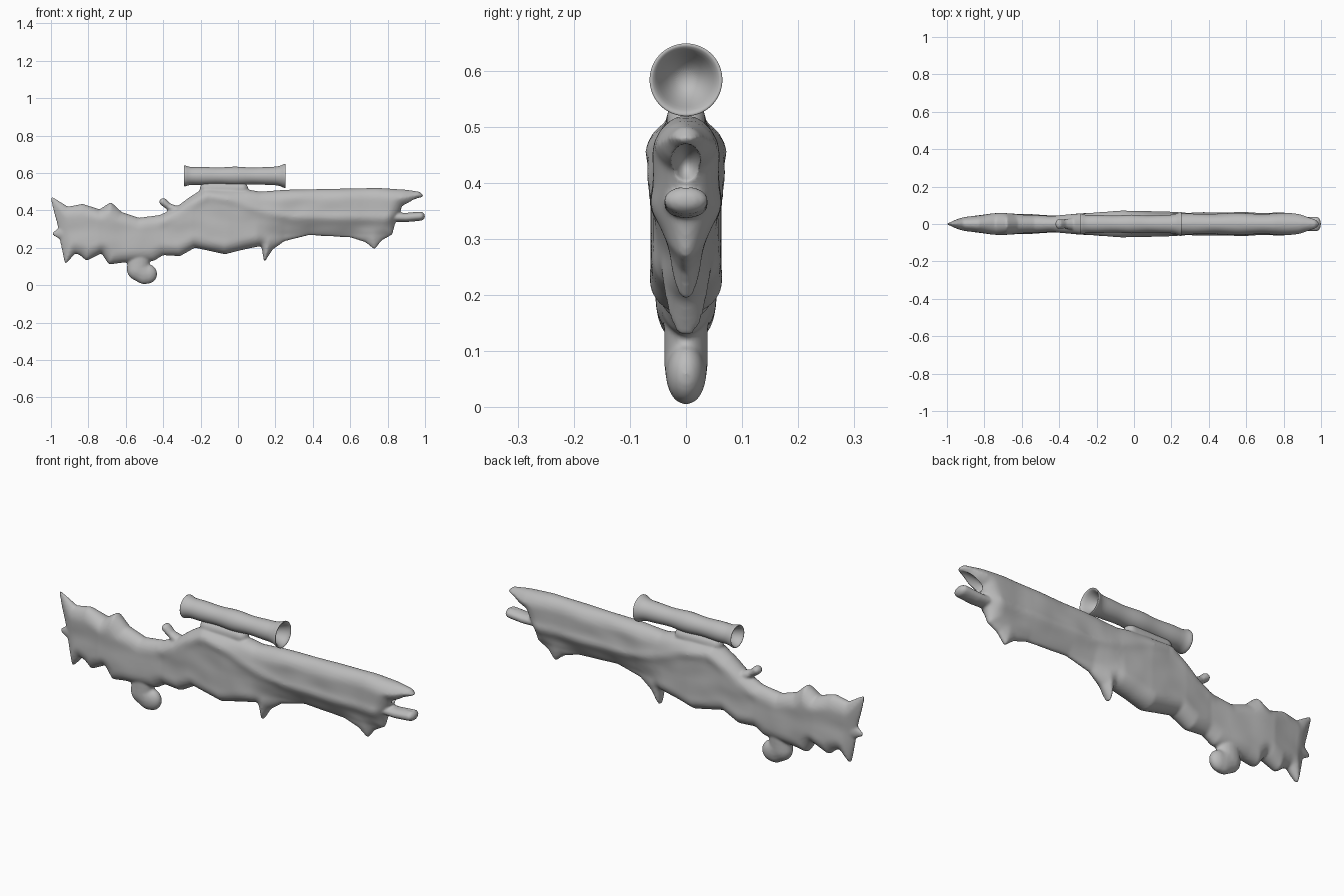
import bpy, bmesh, math
from mathutils import Vector, Matrix, noise

default = bpy.data.objects.get("Cube")
if default:
    bpy.data.objects.remove(default)

grey = bpy.data.materials.new("plain_grey")
grey.use_nodes = True
grey.diffuse_color = (.5, .5, .5, 1)
grey.node_tree.nodes["Principled BSDF"].inputs["Base Color"].default_value = (.5, .5, .5, 1)

# Side outline, (x, z) along the upper and the lower edge
TOP = [(-1, .475), (-.98, .465), (-.91, .42), (-.83, .435), (-.74, .405), (-.68, .445),
       (-.62, .39), (-.53, .36), (-.42, .375), (-.34, .41), (-.26, .47), (-.18, .52),
       (.06, .51), (.12, .5), (.25, .51), (.75, .52), (.9, .51), (.97, .5), (.99, .48)]
BOTTOM = [(-1, .45), (-.985, .39), (-.965, .32), (-.95, .23), (-.925, .11), (-.905, .13),
          (-.87, .17), (-.845, .16), (-.81, .13), (-.78, .145), (-.73, .17), (-.69, .11),
          (-.62, .12), (-.45, .13), (-.4, .16), (-.31, .155), (-.23, .2), (-.07, .165),
          (.03, .19), (.125, .21), (.14, .12), (.185, .19), (.25, .235), (.38, .267),
          (.6, .255), (.68, .23), (.73, .19), (.77, .24), (.825, .27), (.84, .33),
          (.88, .42), (.92, .435), (.95, .455), (.99, .475)]
# Half thickness along the length
WIDTH = [(-1, .015), (-.9, .04), (-.75, .061), (-.6, .056), (-.4, .048), (-.25, .062),
         (-.05, .068), (.2, .06), (.88, .061), (.99, .04)]
# Raised line that sweeps over the middle and along the barrel
RIDGE = [(-.4, .35), (-.27, .44), (-.15, .49), (-.02, .45), (.12, .4), (.3, .355), (.8, .35)]


def along(points, x):
    for (x0, v0), (x1, v1) in zip(points, points[1:]):
        if x <= x1:
            return v0 + (v1 - v0) * max(0, x - x0) / (x1 - x0)
    return points[-1][1]


def distance(path, x, z):
    best = 9
    for (ax, az), (bx, bz) in zip(path, path[1:]):
        dx, dz = bx - ax, bz - az
        t = ((x - ax) * dx + (z - az) * dz) / (dx * dx + dz * dz)
        t = min(1, max(0, t))
        best = min(best, math.hypot(x - ax - t * dx, z - az - t * dz))
    return best


def half_thickness(x, z):
    d = min(distance(TOP, x, z), distance(BOTTOM, x, z))
    edge = 1 - min(d / .065, 1)
    round_off = math.sqrt(1 - edge * edge)
    width = along(WIDTH, x)
    # The barrel thins to a fin underneath
    if x > .1:
        fin = min(1, max(0, (.37 - z) / .1)) * min(1, (x - .1) / .15)
        width *= 1 - .5 * fin
    bump = .008 * math.exp(-(distance(RIDGE, x, z) / .028) ** 2)
    bump += .005 * noise.noise(Vector((x * 8, 0, z * 12)))
    return max(0, (width - .004 + bump) * round_off)


def make_object(name, bm):
    bmesh.ops.recalc_face_normals(bm, faces=bm.faces)
    mesh = bpy.data.meshes.new(name)
    bm.to_mesh(mesh)
    bm.free()
    mesh.materials.append(grey)
    mesh.shade_smooth()
    obj = bpy.data.objects.new(name, mesh)
    bpy.context.collection.objects.link(obj)
    return obj


def tube(bm, path, radii, flat=1, segments=20):
    """Rounded limb: a chain of overlapping balls, scaled in y by flat."""
    for (a, ra), (b, rb) in zip(zip(path, radii), list(zip(path, radii))[1:]):
        steps = max(2, int(math.dist(a, b) / .008))
        for i in range(steps + 1):
            t = i / steps
            centre = Vector(a).lerp(Vector(b), t)
            r = ra + (rb - ra) * t
            place = Matrix.Translation((centre.x, 0, centre.y))
            bmesh.ops.create_uvsphere(bm, u_segments=segments, v_segments=12, radius=r,
                                      matrix=place @ Matrix.Diagonal((1, flat, 1, 1)))


def lathe(name, profile, height, segments=40):
    """Closed profile of (x, radius) turned about a line along x."""
    bm = bmesh.new()
    rings = []
    for x, r in profile:
        rings.append([bm.verts.new((x, r * math.sin(a), height + r * math.cos(a)))
                      for a in (math.tau * k / segments for k in range(segments))])
    for p, q in zip(rings, rings[1:]):
        for k in range(segments):
            n = (k + 1) % segments
            bm.faces.new((p[k], p[n], q[n], q[k]))
    bmesh.ops.remove_doubles(bm, verts=bm.verts, dist=.0001)
    return make_object(name, bm)


# Main body: inflated columns between the two edges
bm = bmesh.new()
COLUMNS, ROWS = 330, 30
rings = []
for i in range(COLUMNS + 1):
    x = -1 + 1.99 * i / COLUMNS
    low, high = along(BOTTOM, x), along(TOP, x)
    heights = [low + (high - low) * (.5 - .5 * math.cos(math.pi * j / ROWS)) for j in range(ROWS + 1)]
    side = [(half_thickness(x, z), z) for z in heights]
    ring = [(-y, z) for y, z in side] + [(y, z) for y, z in side[-2:0:-1]]
    rings.append([bm.verts.new((x, y, z)) for y, z in ring])
for p, q in zip(rings, rings[1:]):
    for k in range(len(p)):
        n = (k + 1) % len(p)
        bm.faces.new((p[k], p[n], q[n], q[k]))
bm.faces.new(rings[0])
bm.faces.new(rings[-1])
bmesh.ops.recalc_face_normals(bm, faces=bm.faces)

# Hammer, hanging lobe, butt nub, lower muzzle prong and sight mount
tube(bm, [(-.33, .4), (-.37, .42), (-.4, .445)], [.025, .018, .021], 1.3)
tube(bm, [(-.53, .15), (-.535, .085), (-.5, .06), (-.485, .06)], [.06, .06, .055, .053], .66)
tube(bm, [(-.92, .28), (-.98, .275)], [.045, .014], .5)
tube(bm, [(.7, .365), (.9, .362), (.975, .369)], [.022, .025, .025], 1.6)
tube(bm, [(-.17, .515), (.02, .515)], [.035, .035], 1)
body = make_object("rifle_body", bm)

# Hollow between the muzzle lips
bm = bmesh.new()
bmesh.ops.create_uvsphere(bm, u_segments=24, v_segments=16, radius=1,
                          matrix=Matrix.Translation((.96, 0, .43)) @ Matrix.Diagonal((.12, .03, .04, 1)))
cutter = make_object("muzzle_cutter", bm)
cutter.hide_render = True
cutter.hide_viewport = True

fuse = body.modifiers.new("fuse", 'REMESH')
fuse.mode = 'VOXEL'
fuse.voxel_size = .006
fuse.use_smooth_shade = True
hollow = body.modifiers.new("hollow", 'BOOLEAN')
hollow.operation = 'DIFFERENCE'
hollow.object = cutter
soften = body.modifiers.new("soften", 'SMOOTH')
soften.factor = .5
soften.iterations = 6

# Sight tube with flared, dished ends
sight = lathe("sight_tube", [
    (-.23, 0), (-.235, .02), (-.255, .038), (-.285, .047), (-.291, .052), (-.287, .058),
    (-.27, .052), (-.25, .046), (-.2, .05), (-.15, .046), (-.09, .044), (-.04, .05),
    (.01, .05), (.07, .043), (.12, .046), (.17, .049), (.21, .049), (.235, .058),
    (.25, .067), (.257, .064), (.25, .054), (.225, .044), (.195, .025), (.185, 0)], .584)
rounding = sight.modifiers.new("rounding", 'SUBSURF')
rounding.levels = rounding.render_levels = 1
